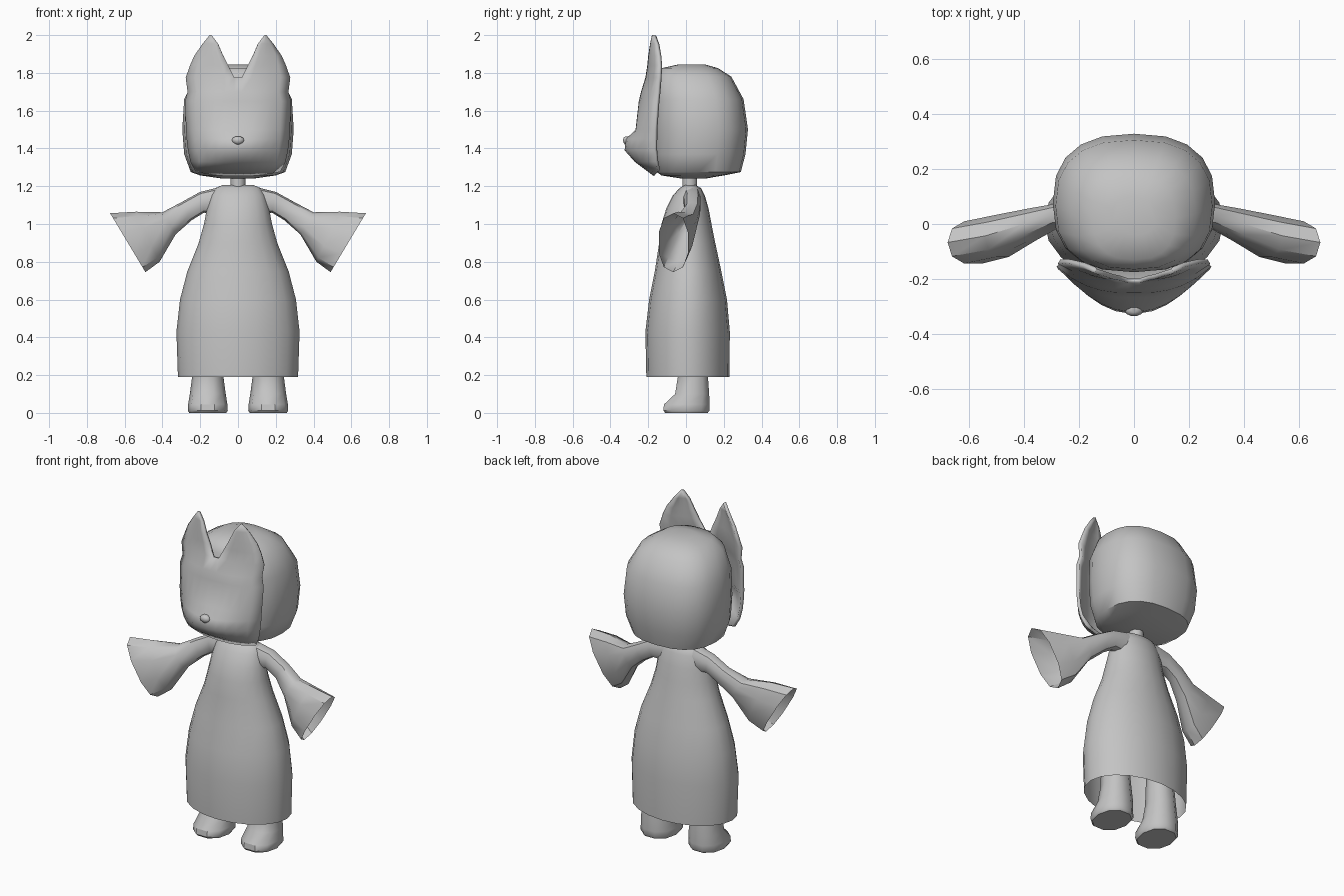
import bpy, math

if "Cube" in bpy.data.objects:
    bpy.data.objects.remove(bpy.data.objects["Cube"])

mat = bpy.data.materials.new("plain_grey")
mat.diffuse_color = (0.55, 0.55, 0.55, 1)
mat.use_nodes = True
mat.node_tree.nodes["Principled BSDF"].inputs["Base Color"].default_value = mat.diffuse_color


def make(name, verts, faces, angle=40):
    mesh = bpy.data.meshes.new(name)
    mesh.from_pydata(verts, [], faces)
    mesh.materials.append(mat)
    ob = bpy.data.objects.new(name, mesh)
    bpy.context.collection.objects.link(ob)
    bpy.ops.object.select_all(action='DESELECT')
    ob.select_set(True)
    bpy.context.view_layer.objects.active = ob
    bpy.ops.object.shade_smooth_by_angle(angle=math.radians(angle))
    return ob


def unit(i, n, power):
    """Point i of n on a unit superellipse."""
    a = 2 * math.pi * i / n
    c, s = math.cos(a), math.sin(a)
    return (math.copysign(abs(c) ** (2 / power), c),
            math.copysign(abs(s) ** (2 / power), s))


def loft(name, rings, cap_start=False, cap_end=False, angle=40):
    n = len(rings[0])
    verts = [p for r in rings for p in r]
    faces = [(k * n + i, k * n + (i + 1) % n, (k + 1) * n + (i + 1) % n, (k + 1) * n + i)
             for k in range(len(rings) - 1) for i in range(n)]
    if cap_start:
        faces.append(tuple(reversed(range(n))))
    if cap_end:
        faces.append(tuple(range(len(verts) - n, len(verts))))
    return make(name, verts, faces, angle)


def level_rings(rows, n, power=2, cx=0):
    """Horizontal rings from rows of (z, half width, front y, back y)."""
    out = []
    for z, rx, y0, y1 in rows:
        ring = []
        for i in range(n):
            c, s = unit(i, n, power)
            ring.append((cx + rx * c, (y0 + y1) / 2 + s * (y1 - y0) / 2, z))
        out.append(ring)
    return out


# Head: rounded block
loft("head", level_rings([
    (1.24, .08, -.02, .10), (1.257, .20, -.13, .20), (1.275, .25, -.155, .29),
    (1.37, .285, -.17, .315), (1.5, .295, -.175, .328), (1.66, .285, -.175, .305),
    (1.78, .225, -.165, .24), (1.825, .15, -.13, .17), (1.845, .08, -.04, .10)],
    20, 2.5), True, True, 50)

# Neck
loft("neck", level_rings([(1.15, .04, -.02, .06), (1.26, .04, -.02, .06)], 10))

# Robe: open at the hem
loft("robe", level_rings([
    (.19, .318, -.21, .23), (.43, .326, -.215, .232), (.6, .307, -.195, .217),
    (.75, .268, -.165, .187), (.9, .208, -.142, .155), (1.0, .18, -.13, .135),
    (1.08, .165, -.105, .12), (1.15, .145, -.07, .10), (1.19, .12, -.035, .08),
    (1.207, .08, -.005, .05)], 20), False, True)

# Sleeves: (top x, top z, bottom x, bottom z, centre y, half depth)
SLEEVE = [(.08, 1.2, .10, 1.05, .03, .05), (.20, 1.17, .18, 1.06, .035, .045),
          (.30, 1.115, .245, 1.02, .033, .043), (.40, 1.062, .33, .945, .0, .06),
          (.54, 1.065, .415, .80, -.043, .08), (.677, 1.057, .49, .745, -.067, .08)]
for side, label in ((1, "right"), (-1, "left")):
    rings = []
    for tx, tz, bx, bz, cy, hy in SLEEVE:
        ring = []
        for i in range(10):
            c, s = unit(i, 10, 2.3)
            ring.append((side * ((tx + bx) / 2 + c * (tx - bx) / 2), cy + side * s * hy,
                         (tz + bz) / 2 + c * (tz - bz) / 2))
        rings.append(ring)
    loft("sleeve_" + label, rings, True)

    # Legs with feet
    loft("leg_" + label, level_rings([
        (0, .098, -.115, .12), (.012, .106, -.126, .13), (.045, .104, -.122, .13),
        (.10, .095, -.062, .127), (.19, .083, -.047, .12), (.40, .07, -.045, .10)],
        10, 2.2, side * .16), True, True)

# Mask with ears: (z, inner x, outer x, middle y, edge y, bulge)
MASK = [(1.253, .02, .225, -.17, -.15, 2), (1.33, .02, .252, -.272, -.16, 2.2),
        (1.39, .02, .265, -.325, -.165, 1.8), (1.45, .02, .272, -.318, -.165, 1.8),
        (1.5, .02, .275, -.267, -.165, 2.5), (1.65, .02, .281, -.25, -.155, 2.5),
        (1.7, .02, .267, -.238, -.15, 2.3), (1.775, .02, .277, -.215, -.145, 2),
        (1.84, .052, .254, -.205, -.142, 2), (1.89, .078, .232, -.20, -.145, 2),
        (1.955, .106, .187, -.19, -.155, 2), (2.0, .14, .15, -.18, -.17, 2)]
COLS = 6
NOTCH_ROW = 7
verts, faces = [], []
for k, (z, xin, xout, ym, ye, bulge) in enumerate(MASK):
    half = []
    for j in range(COLS):
        t = j / (COLS - 1)
        x = xin + (xout - xin) * t
        lift = .024 * t * t if k == 0 else 0      # chin curves up at the sides
        half.append((x, ye + (ym - ye) * (1 - t ** bulge), z + lift))
    verts += [(-x, y, h) for x, y, h in reversed(half)] + half
W = 2 * COLS
for k in range(len(MASK) - 1):
    for j in range(W - 1):
        if j == COLS - 1 and k >= NOTCH_ROW:      # gap between the ears
            continue
        faces.append((k * W + j, k * W + j + 1, (k + 1) * W + j + 1, (k + 1) * W + j))
mask = make("mask", verts, faces, 50)
shell = mask.modifiers.new("thickness", 'SOLIDIFY')
shell.thickness = .018
shell.offset = -1

# Nose: small flattened bump
loft("nose", level_rings([
    (1.422, .012, -.325, -.30), (1.432, .028, -.332, -.30), (1.445, .034, -.335, -.295),
    (1.457, .026, -.331, -.295), (1.464, .012, -.322, -.295)], 10), True, True, 60)
